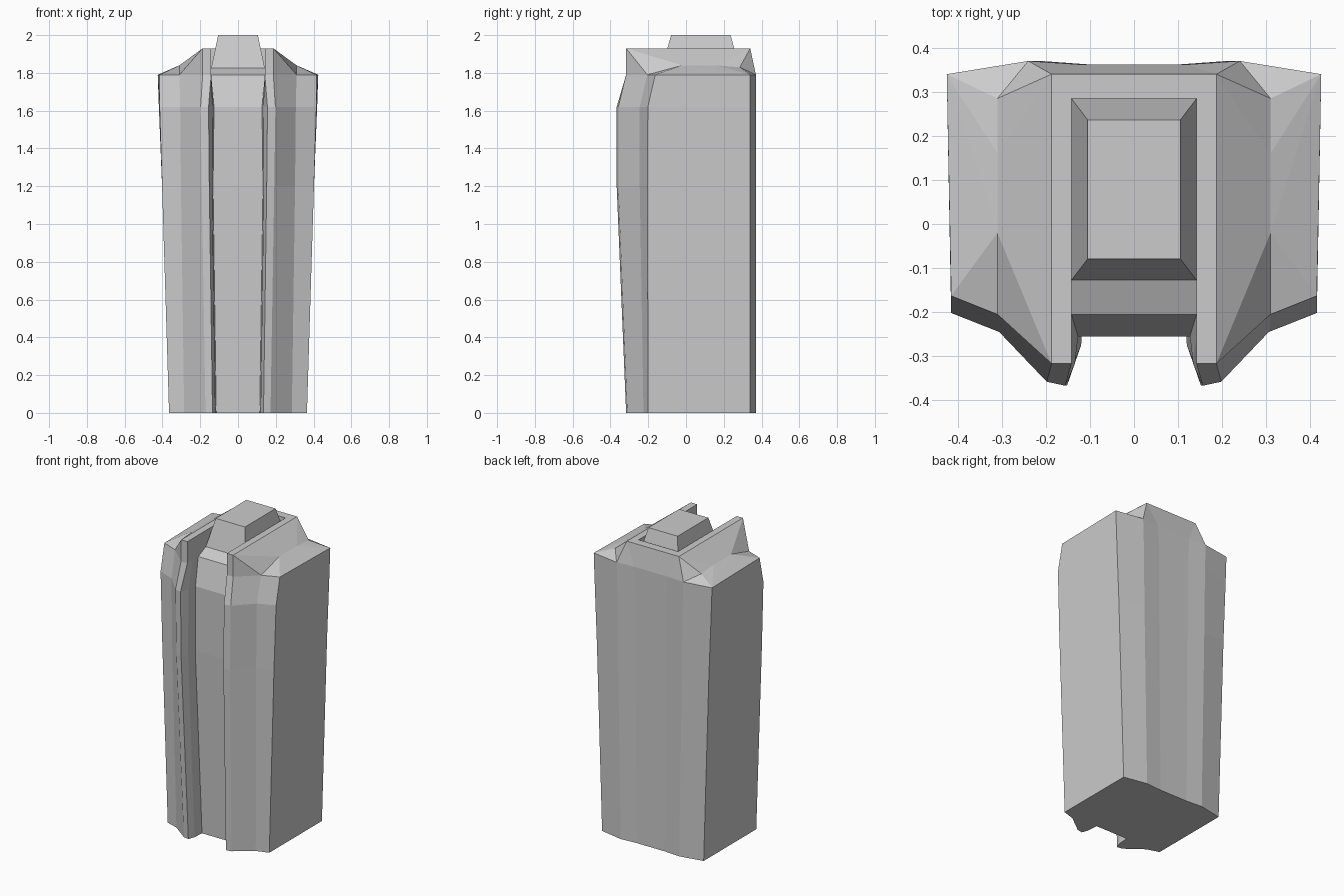
import bpy, bmesh

if "Cube" in bpy.data.objects:
    bpy.data.objects.remove(bpy.data.objects["Cube"])


def make_object(name, bm):
    bmesh.ops.recalc_face_normals(bm, faces=bm.faces)
    mesh = bpy.data.meshes.new(name)
    bm.to_mesh(mesh)
    bm.free()
    obj = bpy.data.objects.new(name, mesh)
    bpy.context.collection.objects.link(obj)
    return obj


# Half outlines at each height: recessed panel, fin, shoulder, side, back
levels = [
    (0.0, [(0, -.205), (.115, -.205), (.12, -.275), (.135, -.317), (.172, -.31), (.285, -.225),
           (.365, -.2), (.365, .34), (.21, .37), (.10, .362), (0, .362)]),
    (1.2, [(0, -.25), (.132, -.25), (.137, -.317), (.152, -.367), (.192, -.358), (.302, -.245),
           (.402, -.205), (.402, .34), (.23, .37), (.11, .362), (0, .362)]),
    (1.62, [(0, -.255), (.127, -.255), (.134, -.317), (.156, -.367), (.198, -.358), (.306, -.245),
            (.415, -.202), (.419, .34), (.235, .37), (.11, .362), (0, .362)]),
    (1.79, [(0, -.205), (.142, -.205), (.142, -.26), (.142, -.317), (.187, -.317), (.31, -.205),
            (.415, -.163), (.425, .34), (.24, .37), (.12, .362), (0, .362)]),
]

# Tower body: loft one half upward
bm = bmesh.new()
rings = [[bm.verts.new((x, y, z)) for x, y in pts] for z, pts in levels]
bm.faces.new(rings[0])
for low, high in zip(rings, rings[1:]):
    for i in range(len(low) - 1):
        bm.faces.new((low[i], low[i + 1], high[i + 1], high[i]))

# Crown: parapet walls, sunken floor and sloping shoulders
t = rings[-1]
v = bm.verts.new
wall_in_front, wall_out_front = v((.142, -.317, 1.93)), v((.187, -.317, 1.93))
wall_in_back, wall_out_back = v((.142, .285, 1.93)), v((.187, .34, 1.93))
mid_in_back, mid_out_back = v((0, .285, 1.93)), v((0, .34, 1.93))
floor_mid_front, floor_front = v((0, -.127, 1.825)), v((.142, -.127, 1.825))
floor_back, floor_mid_back = v((.142, .285, 1.825)), v((0, .285, 1.825))
ridge_front, ridge_mid, ridge_back = v((.31, -.02, 1.84)), v((.31, .16, 1.84)), v((.31, .285, 1.83))
for face in (
    (t[0], t[1], floor_front, floor_mid_front),
    (t[1], t[2], t[3], wall_in_front, wall_in_back, floor_back, floor_front),
    (floor_mid_front, floor_front, floor_back, floor_mid_back),
    (floor_mid_back, floor_back, wall_in_back, mid_in_back),
    (t[3], t[4], wall_out_front, wall_in_front),
    (wall_in_front, wall_out_front, wall_out_back, wall_in_back),
    (wall_in_back, wall_out_back, mid_out_back, mid_in_back),
    (wall_out_front, t[4], t[5]),
    (wall_out_front, t[5], ridge_front),
    (wall_out_front, ridge_front, ridge_mid, wall_out_back),
    (wall_out_back, ridge_mid, ridge_back),
    (t[5], t[6], ridge_front),
    (ridge_front, t[6], t[7]),
    (ridge_front, t[7], ridge_mid),
    (ridge_mid, t[7], ridge_back),
    (ridge_back, t[7], t[8]),
    (ridge_back, t[8], wall_out_back),
    (wall_out_back, t[8], t[9]),
    (wall_out_back, t[9], t[10], mid_out_back),
):
    bm.faces.new(face)

# Mirror the half across the centre line
bmesh.ops.mirror(bm, geom=bm.verts[:] + bm.edges[:] + bm.faces[:], axis='X', merge_dist=0.0005)
make_object("tower_body", bm)

# Roof block: tapered box inside the parapet
bm = bmesh.new()
bmesh.ops.create_cube(bm, size=2)
for vert in bm.verts:
    top = vert.co.z > 0
    vert.co.x *= .105 if top else .142
    vert.co.y = .0785 + vert.co.y * (.1575 if top else .206)
    vert.co.z = 2.0 if top else 1.825
make_object("roof_block", bm)
